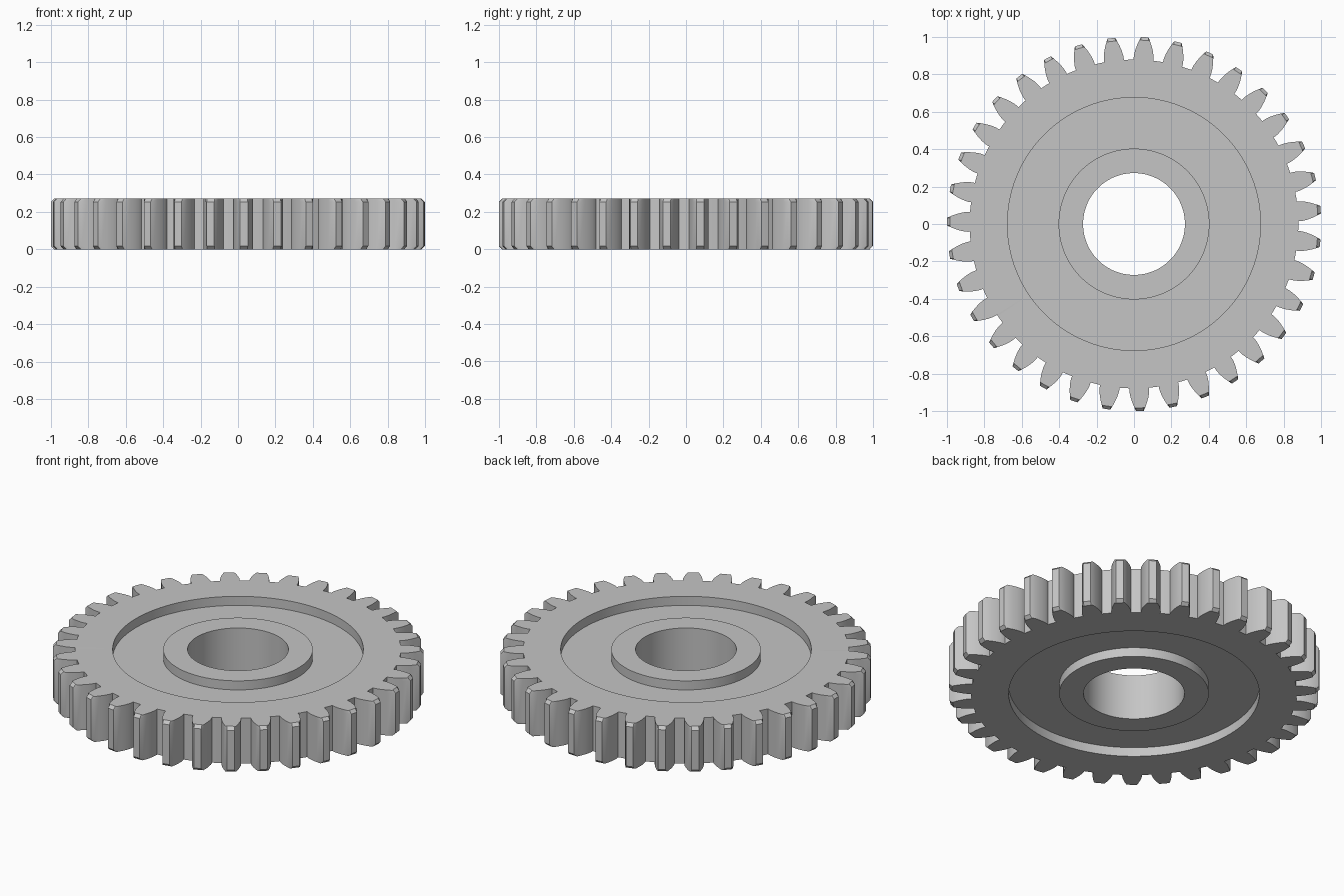
import bpy
import bmesh
from math import sin, cos, tan, acos, pi, radians

if "Cube" in bpy.data.objects:
    bpy.data.objects.remove(bpy.data.objects["Cube"])

# Gear proportions, all derived from the tooth count
TEETH = 35
MODULE = 2 / (TEETH + 2)
PITCH_R = TEETH * MODULE / 2
ROOT_R = PITCH_R - 1.25 * MODULE
BASE_R = PITCH_R * cos(radians(20))
HEIGHT = 5 * MODULE
RECESS = MODULE
CHAMFER = 0.017
BORE_R, HUB_R, RIM_R = 0.272, 0.403, 0.676
PHASE = radians(4.4)


def involute(r):
    """Angle swept by the involute flank at radius r."""
    a = acos(min(1, BASE_R / r))
    return tan(a) - a


def tooth_profile():
    """(angle, radius) points of one tooth and half a gullet on either side."""
    half = pi / (2 * TEETH) + involute(PITCH_R)
    radii = [BASE_R, 0.905, 0.93, 0.957, 1 - CHAMFER, 1]
    flank = [(half + involute(BASE_R) - involute(r), r) for r in radii]
    side = [((half + pi / TEETH) / 2, ROOT_R), (half, ROOT_R)] + flank
    mirrored = [(-a, r) for a, r in side]
    return [(-pi / TEETH, ROOT_R)] + mirrored + [(0, 1)] + side[::-1]


outline = [(PHASE + 2 * pi * i / TEETH + a, r)
           for i in range(TEETH) for a, r in tooth_profile()]

# Cross-section: (smallest radius, largest radius, z); the outer rings follow the teeth
lower = [(BORE_R, BORE_R, 0), (HUB_R, HUB_R, 0), (HUB_R, HUB_R, RECESS),
         (RIM_R, RIM_R, RECESS), (RIM_R, RIM_R, 0),
         (0, 1 - CHAMFER, 0), (0, 1, CHAMFER)]
section = lower + [(lo, hi, HEIGHT - z) for lo, hi, z in reversed(lower)]

# Sweep the section round the axis
bm = bmesh.new()
rings = []
for lo, hi, z in section:
    ring = []
    for angle, r in outline:
        r = max(lo, min(r, hi))
        ring.append(bm.verts.new((r * cos(angle), r * sin(angle), z)))
    rings.append(ring)
count = len(outline)
for k, ring in enumerate(rings):
    after = rings[(k + 1) % len(rings)]
    for i in range(count):
        j = (i + 1) % count
        bm.faces.new((ring[i], ring[j], after[j], after[i]))
bmesh.ops.remove_doubles(bm, verts=bm.verts, dist=0.00002)
bmesh.ops.recalc_face_normals(bm, faces=bm.faces)

mesh = bpy.data.meshes.new("gear_wheel")
bm.to_mesh(mesh)
bm.free()
gear = bpy.data.objects.new("gear_wheel", mesh)
bpy.context.collection.objects.link(gear)

# Plain grey metal
grey = bpy.data.materials.new("grey_metal")
grey.use_nodes = True
colour = (0.56, 0.56, 0.56, 1)
grey.diffuse_color = colour
grey.node_tree.nodes["Principled BSDF"].inputs["Base Color"].default_value = colour
mesh.materials.append(grey)

bpy.ops.object.select_all(action="DESELECT")
gear.select_set(True)
bpy.context.view_layer.objects.active = gear
bpy.ops.object.shade_smooth_by_angle(angle=radians(30))
